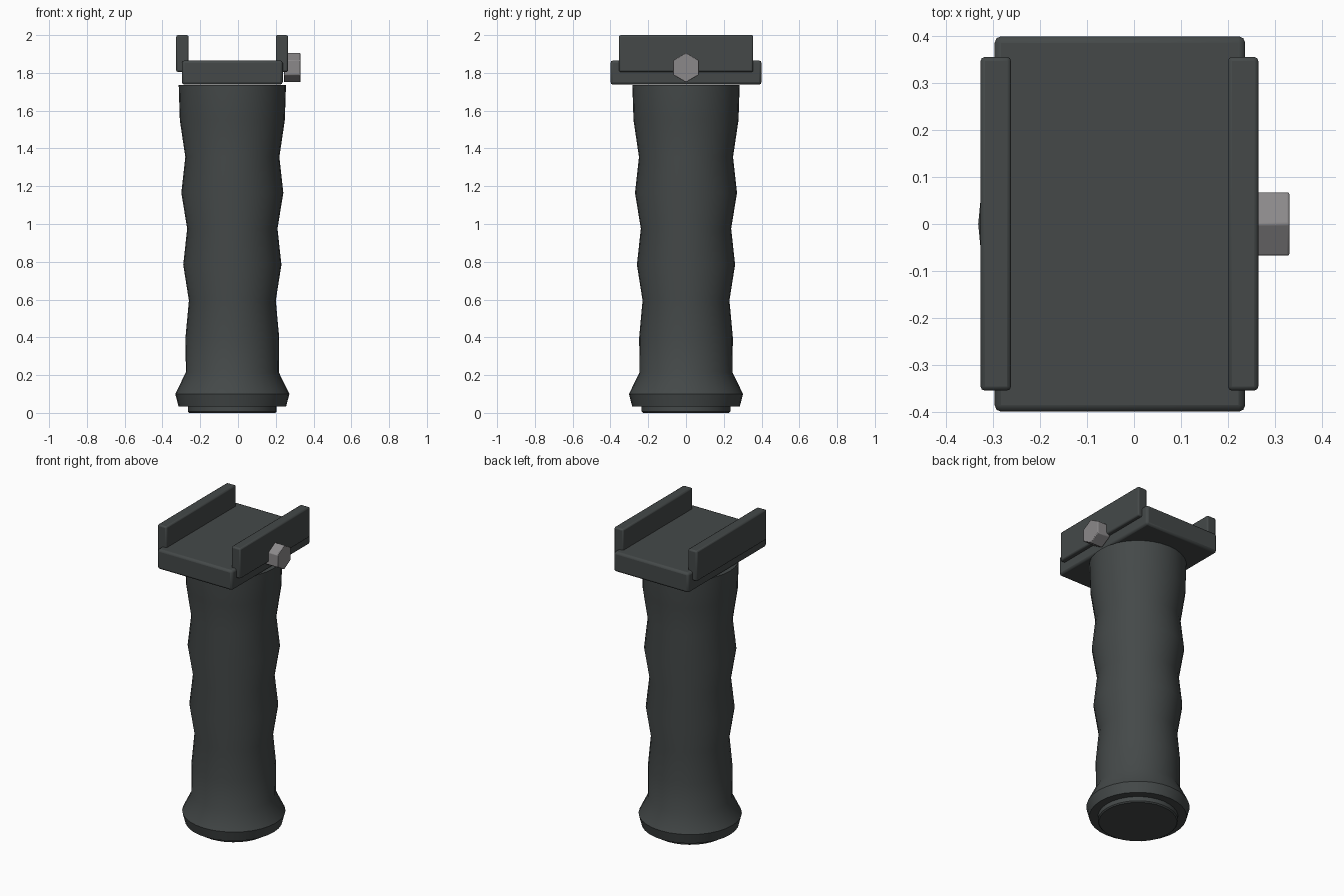
import bpy, bmesh, math
from mathutils import Matrix, Vector

if "Cube" in bpy.data.objects:
    bpy.data.objects.remove(bpy.data.objects["Cube"])


def material(name, rgb):
    m = bpy.data.materials.new(name)
    m.diffuse_color = (*rgb, 1)
    m.use_nodes = True
    m.node_tree.nodes["Principled BSDF"].inputs["Base Color"].default_value = m.diffuse_color
    return m


DARK = material("dark_polymer", (0.058, 0.066, 0.066))
STEEL = material("grey_steel", (0.26, 0.25, 0.255))


def finish(bm, name, mat, bevel=0.0):
    bmesh.ops.recalc_face_normals(bm, faces=bm.faces)
    me = bpy.data.meshes.new(name)
    bm.to_mesh(me)
    bm.free()
    me.materials.append(mat)
    ob = bpy.data.objects.new(name, me)
    bpy.context.collection.objects.link(ob)
    if bevel:
        mod = ob.modifiers.new("bevel", "BEVEL")
        mod.width, mod.segments = bevel, 2
        mod.limit_method, mod.angle_limit = "ANGLE", math.radians(30)
    bpy.ops.object.select_all(action="DESELECT")
    ob.select_set(True)
    bpy.context.view_layer.objects.active = ob
    bpy.ops.object.shade_smooth_by_angle(angle=math.radians(32))
    return ob


def box(name, lo, hi, mat, bevel):
    lo, hi = Vector(lo), Vector(hi)
    bm = bmesh.new()
    bmesh.ops.create_cube(bm, size=1, matrix=Matrix.Translation((lo + hi) / 2)
                          @ Matrix.Diagonal((*(hi - lo), 1)))
    return finish(bm, name, mat, bevel)


def lathe(name, profile, axis_x, sides, mat):
    """Closed stack of rings from (radius, z) pairs."""
    bm = bmesh.new()
    rings = []
    for r, z in profile:
        rings.append([bm.verts.new((axis_x + r * math.cos(math.tau * i / sides),
                                    r * math.sin(math.tau * i / sides), z))
                      for i in range(sides)])
    for a, b in zip(rings, rings[1:]):
        for i in range(sides):
            j = (i + 1) % sides
            bm.faces.new((a[i], a[j], b[j], b[i]))
    bm.faces.new(rings[0])
    bm.faces.new(rings[-1])
    return finish(bm, name, mat)


AXIS = -0.03

# Grip with finger swells and flared foot
lathe("grip", [(0.285, 0.035), (0.302, 0.10), (0.246, 0.215), (0.248, 0.40),
               (0.23, 0.595), (0.26, 0.785), (0.239, 0.975), (0.27, 1.165),
               (0.249, 1.355), (0.278, 1.55), (0.284, 1.735)], AXIS, 32, DARK)

# Cap under the foot
lathe("bottom_cap", [(0.228, 0.0), (0.235, 0.007), (0.235, 0.05)], AXIS, 32, DARK)

# Mounting plate and the two clamp rails
box("mount_plate", (-0.297, -0.4, 1.738), (0.237, 0.4, 1.866), DARK, 0.014)
for side, x in (("left", -0.327), ("right", 0.2)):
    box(side + "_rail", (x, -0.355, 1.805), (x + 0.065, 0.356, 2.0), DARK, 0.009)

# Hexagonal clamp bolt, points up and down
bm = bmesh.new()
bmesh.ops.create_cone(bm, cap_ends=True, segments=6, radius1=0.078, radius2=0.078,
                      depth=0.088, matrix=Matrix.Translation((0.287, 0, 1.828))
                      @ Matrix.Rotation(math.pi / 2, 4, "Y"))
# turn so that a corner lies on the vertical axis
c = Vector((0.287, 0, 1.828))
if max(v.co.z for v in bm.verts) < c.z + 0.075:
    bmesh.ops.rotate(bm, verts=bm.verts, cent=c, matrix=Matrix.Rotation(math.pi / 6, 3, "X"))
finish(bm, "clamp_bolt", STEEL, 0.004)
